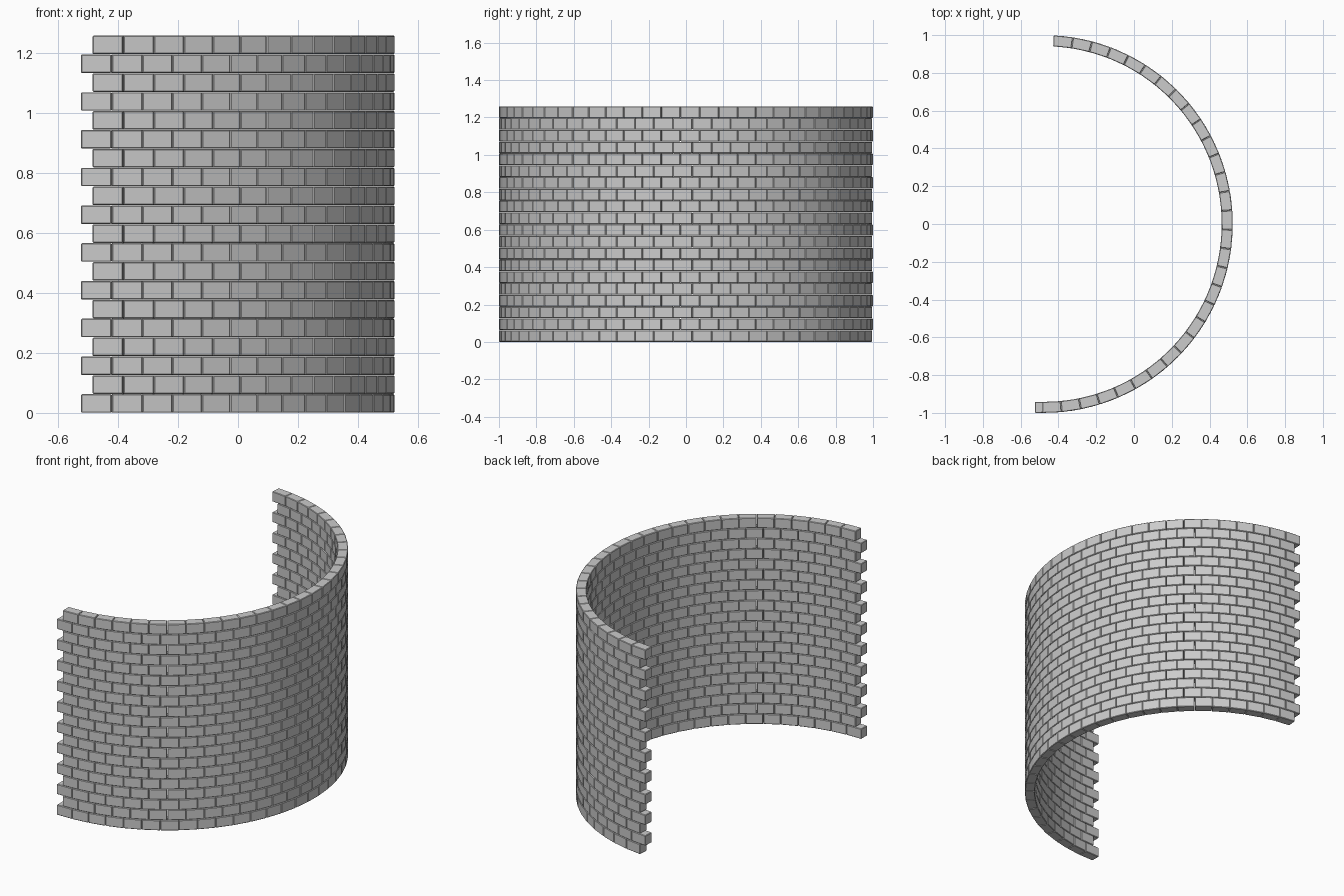
import bpy, bmesh, math
from mathutils import Matrix, Vector

if "Cube" in bpy.data.objects:
    bpy.data.objects.remove(bpy.data.objects["Cube"])

ROWS, BRICKS = 20, 30
ROW_H = 0.063          # course height
PITCH = 0.1033         # brick spacing along the outer arc
R_OUT, THICK = 1.0, 0.058
CX = -0.477            # arc centre
GAP, BEVEL = 0.0015, 0.003


def bend(v):
    # map (distance along wall, depth, height) onto the half circle; straight before its start
    s, d, z = v
    r = R_OUT - d
    if s < -math.pi / 2:
        return Vector((CX + s + math.pi / 2, -r, z))
    return Vector((CX + r * math.cos(s), r * math.sin(s), z))


def course_mesh(name, start):
    # one row of bevelled bricks bent along the arc
    bm = bmesh.new()
    for i in range(BRICKS):
        centre = Vector((start + (i + 0.5) * PITCH, THICK / 2, ROW_H / 2))
        size = (PITCH - GAP, THICK, ROW_H - GAP)
        bmesh.ops.create_cube(bm, size=1, matrix=Matrix.Translation(centre) @ Matrix.Diagonal((*size, 1)))
    bmesh.ops.bevel(bm, geom=bm.edges[:], offset=BEVEL, segments=1, affect='EDGES')
    for v in bm.verts:
        v.co = bend(v.co)
    bmesh.ops.recalc_face_normals(bm, faces=bm.faces[:])
    me = bpy.data.meshes.new(name)
    bm.to_mesh(me)
    bm.free()
    return me


# two alternating courses, stacked as a running bond
first = -math.pi / 2 - 0.048
meshes = [course_mesh("brick_course_even", first),
          course_mesh("brick_course_odd", first + 0.039)]
for row in range(ROWS):
    ob = bpy.data.objects.new(f"brick_course_{row + 1}", meshes[row % 2])
    ob.location.z = row * ROW_H
    bpy.context.collection.objects.link(ob)
